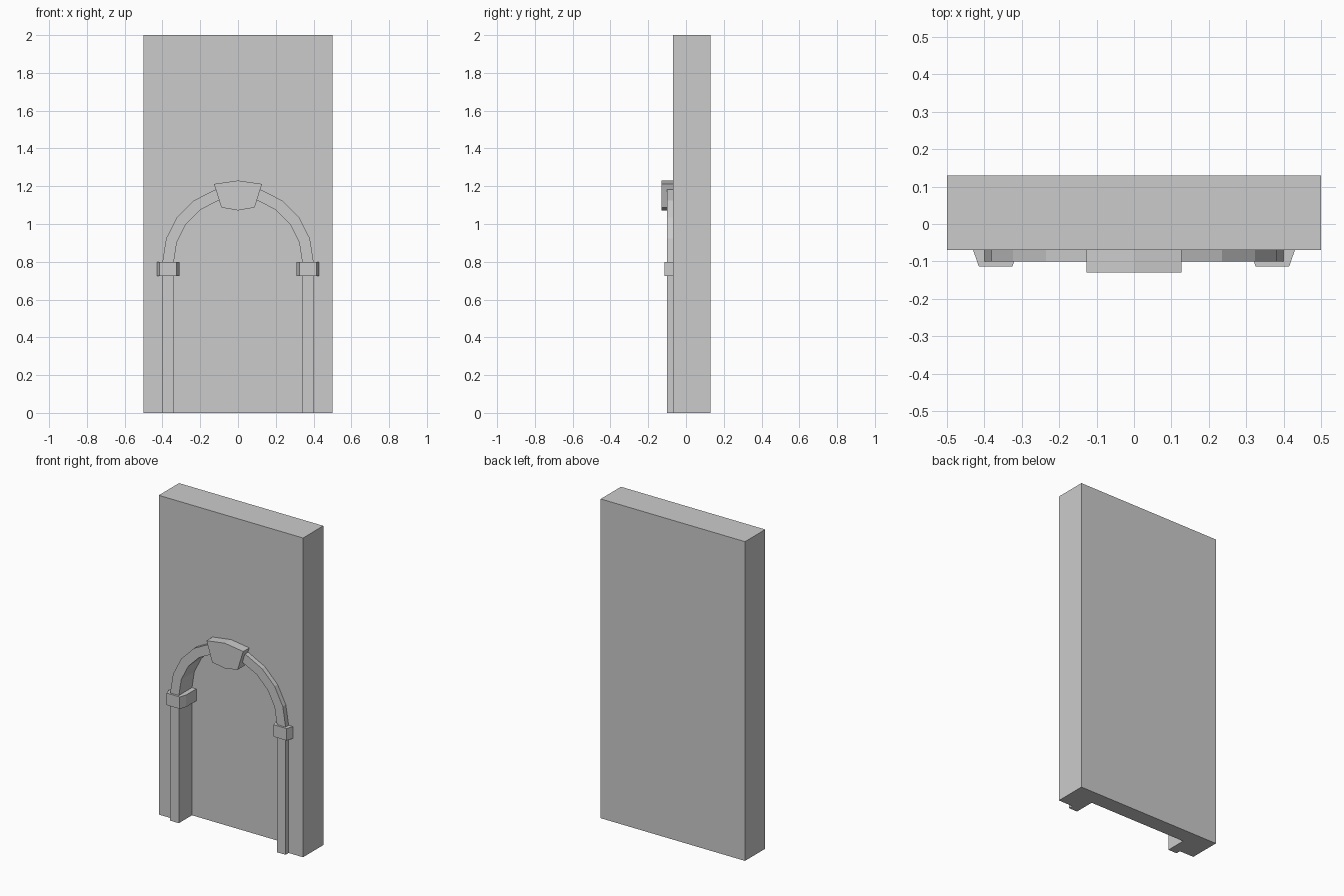
import bpy, bmesh, math

if "Cube" in bpy.data.objects:
    bpy.data.objects.remove(bpy.data.objects["Cube"])

SPRING = 0.80      # height where the arch starts
R_IN, R_OUT = 0.34, 0.40
FRONT, NICHE, BACK = -0.07, 0.03, 0.13


def prism(name, profile, to_a, to_b):
    """Closed solid between two placements of the same 2D profile."""
    bm = bmesh.new()
    a = [bm.verts.new(to_a(u, v)) for u, v in profile]
    b = [bm.verts.new(to_b(u, v)) for u, v in profile]
    bm.faces.new(a)
    bm.faces.new(b[::-1])
    n = len(profile)
    for i in range(n):
        bm.faces.new((a[i], b[i], b[(i + 1) % n], a[(i + 1) % n]))
    bmesh.ops.recalc_face_normals(bm, faces=bm.faces)
    mesh = bpy.data.meshes.new(name)
    bm.to_mesh(mesh)
    bm.free()
    obj = bpy.data.objects.new(name, mesh)
    bpy.context.collection.objects.link(obj)
    return obj


def along_y(name, profile, y0, y1):
    return prism(name, profile, lambda x, z: (x, y0, z), lambda x, z: (x, y1, z))


def along_z(name, profile, z0, z1):
    return prism(name, profile, lambda x, y: (x, y, z0), lambda x, y: (x, y, z1))


def arch(r, foot, segments=10):
    """Outline of a round-headed opening, right foot to left foot."""
    angles = [math.pi * i / segments for i in range(segments + 1)]
    curve = [(r * math.cos(t), SPRING + r * math.sin(t)) for t in angles]
    return [(r, foot)] + curve + [(-r, foot)]


# Wall slab with an arched niche cut into its front
wall = along_y("wall", [(-0.5, 0), (0.5, 0), (0.5, 2), (-0.5, 2)], FRONT, BACK)
cutter = along_y("niche_cutter", arch(R_OUT, -0.1), FRONT - 0.1, NICHE)
mod = wall.modifiers.new("niche", 'BOOLEAN')
mod.operation = 'DIFFERENCE'
mod.solver = 'EXACT'
mod.object = cutter
bpy.context.view_layer.objects.active = wall
wall.select_set(True)
bpy.ops.object.modifier_apply(modifier=mod.name)
bpy.data.objects.remove(cutter)

# Jambs and arch as one continuous frame lining the niche
along_y("arch_frame", arch(R_OUT, 0) + arch(R_IN, 0)[::-1], -0.10, NICHE)

# Imposts: blocks with splayed corners, wrapping back into the niche
plan = [(0.43, FRONT), (0.415, -0.113), (0.325, -0.113),
        (0.31, FRONT), (0.31, NICHE), (0.37, NICHE), (0.37, FRONT)]
for side, s in (("left", -1), ("right", 1)):
    along_z(side + "_impost", [(s * x, y) for x, y in plan], 0.725, 0.80)

# Keystone wedge at the crown
along_y("keystone", [(-0.127, 1.212), (-0.088, 1.087), (0, 1.072), (0.088, 1.087),
                     (0.127, 1.212), (0, 1.23)], -0.13, NICHE)
